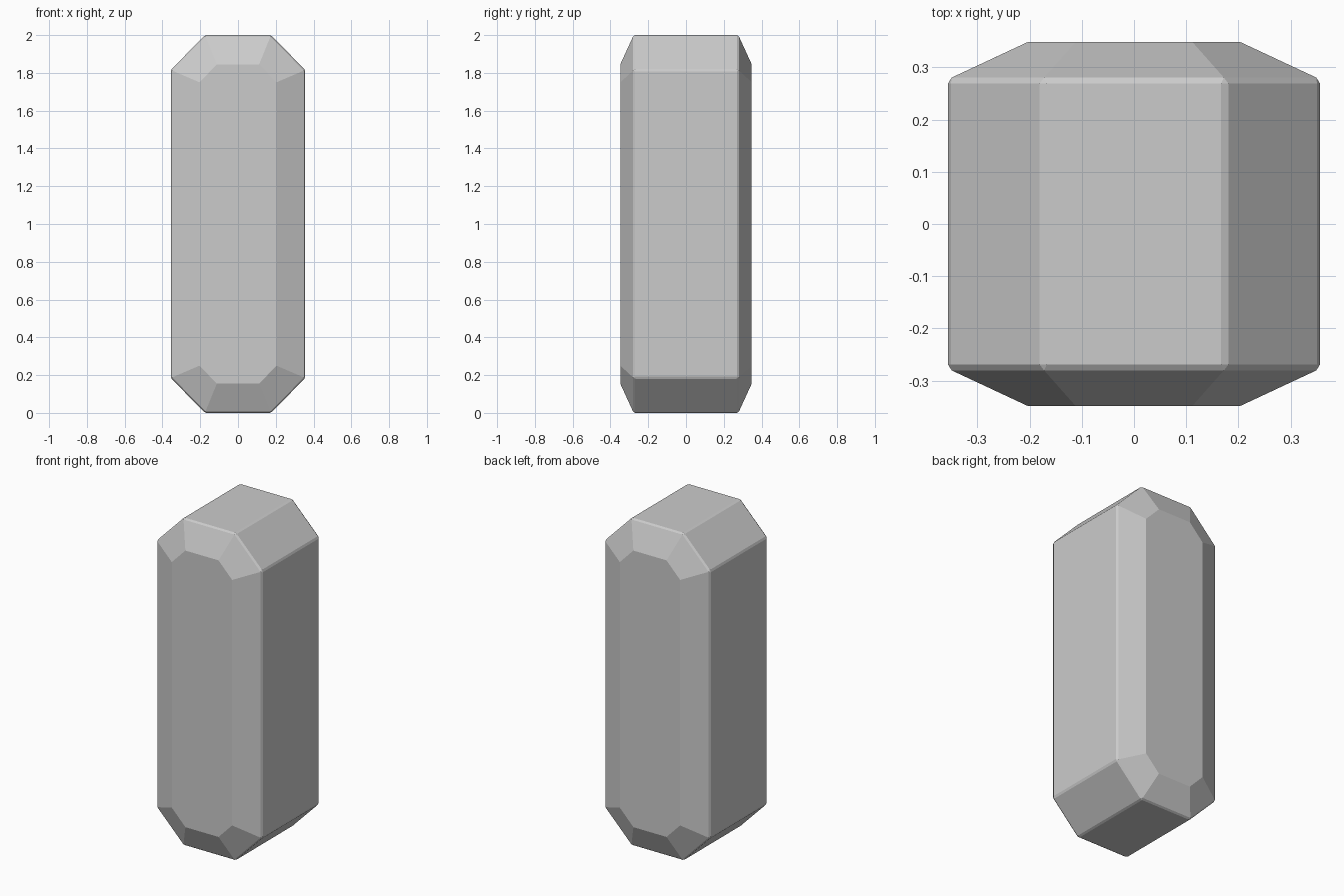
import bpy, bmesh

old = bpy.data.objects.get("Cube")
if old:
    bpy.data.objects.remove(old, do_unlink=True)

# Single grey material
grey = bpy.data.materials.new("plain grey")
grey.use_nodes = True
colour = (0.6, 0.6, 0.6, 1)
grey.diffuse_color = colour
grey.node_tree.nodes["Principled BSDF"].inputs["Base Color"].default_value = colour

MID = 1.0  # height of the centre


def octagon(bm, y, half_w, half_h, flat_w, flat_h):
    """Ring of eight corners facing along y."""
    quarter = [(half_w, flat_h), (flat_w, half_h)]
    pts = quarter + [(-x, z) for x, z in reversed(quarter)]
    pts += [(-x, -z) for x, z in pts]
    return [bm.verts.new((x, y, MID + z)) for x, z in pts]


# Faceted block: small end face, wide rim, wide rim, small end face
bm = bmesh.new()
end = (0.204, 0.845, 0.112, 0.75)
rim = (0.356, 1.0, 0.175, 0.815)
rings = [octagon(bm, y, *size) for y, size in
         ((-0.348, end), (-0.277, rim), (0.277, rim), (0.348, end))]
for a, b in zip(rings, rings[1:]):
    for i in range(8):
        j = (i + 1) % 8
        bm.faces.new((a[i], a[j], b[j], b[i]))
bm.faces.new(rings[0])
bm.faces.new(rings[-1])
bmesh.ops.recalc_face_normals(bm, faces=bm.faces)

# Narrow chamfer round the rims and along the side edges
sides = [e for e in bm.edges if all(abs(v.co.y) < 0.3 for v in e.verts)]
bmesh.ops.bevel(bm, geom=sides, offset=0.008, segments=1,
                affect='EDGES', clamp_overlap=True)

mesh = bpy.data.meshes.new("faceted_block")
bm.to_mesh(mesh)
bm.free()
mesh.materials.append(grey)
bpy.context.scene.collection.objects.link(
    bpy.data.objects.new("faceted_block", mesh))
